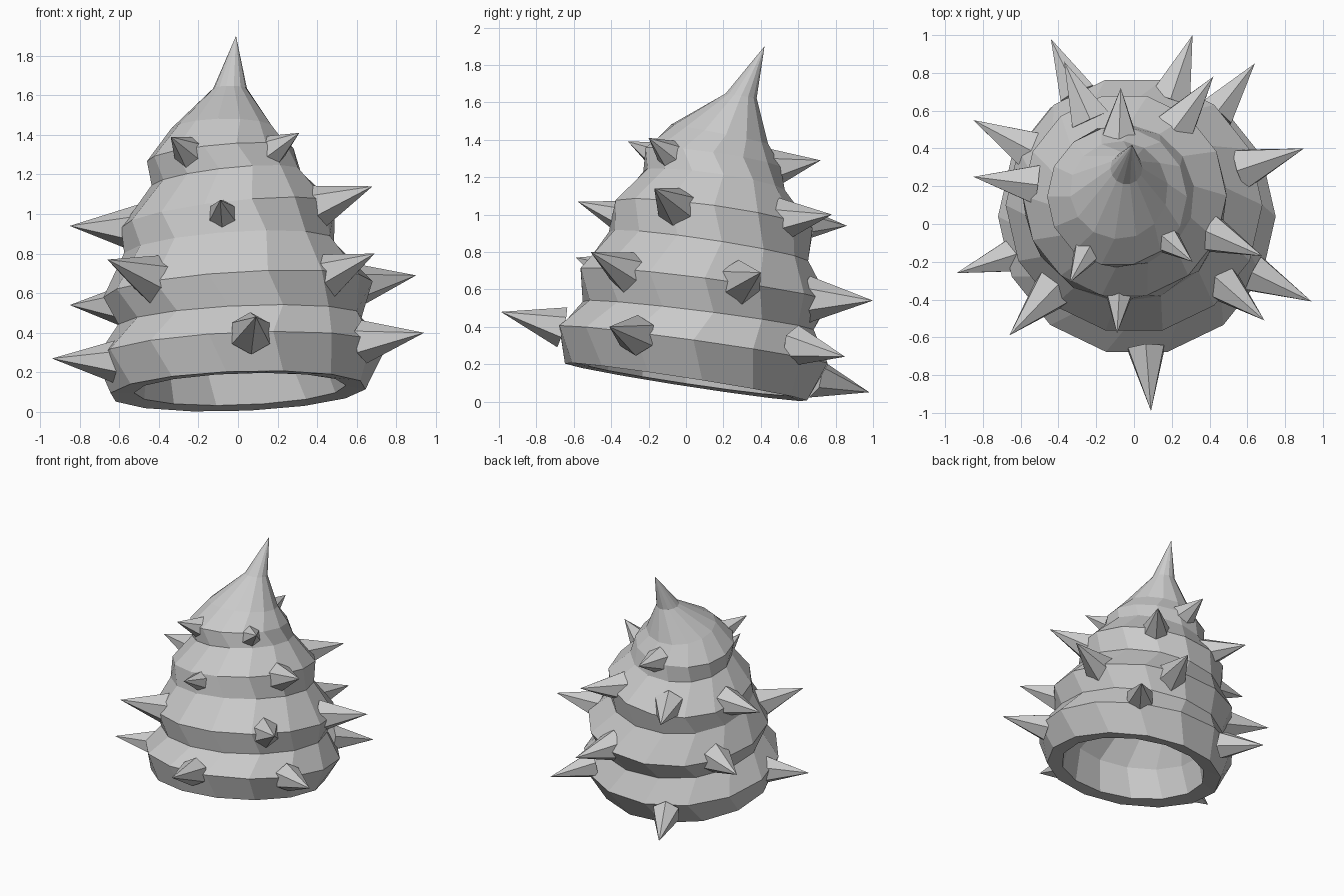
import bpy, bmesh
from math import sin, cos, pi
from mathutils import Vector

N = 14


def make_object(name, bm):
    bmesh.ops.recalc_face_normals(bm, faces=bm.faces)
    me = bpy.data.meshes.new(name)
    bm.to_mesh(me)
    bm.free()
    ob = bpy.data.objects.new(name, me)
    bpy.context.collection.objects.link(ob)
    return ob


def tilted_ring(bm, cx, cy, cz, r, tx, ty, phase=0.0):
    verts = []
    for i in range(N):
        a = 2 * pi * (i + phase) / N
        x, y = r * cos(a), r * sin(a)
        verts.append(bm.verts.new((cx + x, cy + y, cz + tx * x + ty * y)))
    return verts


def bridge(bm, a, b):
    for i in range(N):
        j = (i + 1) % N
        bm.faces.new((a[i], a[j], b[j], b[i]))


# Shell: stacked tilted rings (centre x, y, z, radius, tilt x, tilt y)
# starting inside the hollow, round the rim, then up the four tiers
rings = [
    (-0.02, 0.10, 0.58, 0.36, 0.05, -0.14),
    (0.00, 0.04, 0.34, 0.49, 0.04, -0.14),
    (0.01, 0.00, 0.115, 0.535, 0.035, -0.15),
    (0.00, 0.00, 0.105, 0.65, 0.035, -0.155),
    (0.015, 0.04, 0.30, 0.735, 0.04, -0.14),
    (0.01, 0.065, 0.46, 0.62, 0.045, -0.125),
    (0.00, 0.10, 0.62, 0.68, 0.06, -0.13),
    (-0.045, 0.12, 0.83, 0.535, 0.07, -0.15),
    (-0.05, 0.15, 0.99, 0.54, 0.11, -0.14),
    (-0.06, 0.15, 1.18, 0.38, 0.11, -0.14),
    (-0.09, 0.145, 1.30, 0.37, 0.09, -0.14),
    (-0.08, 0.18, 1.43, 0.26, 0.02, -0.20),
    (-0.04, 0.295, 1.635, 0.085, 0.0, -0.15),
]
bm = bmesh.new()
prev = None
for k, ring in enumerate(rings):
    cur = tilted_ring(bm, *ring, phase=0.3 * (k % 2))
    if prev:
        bridge(bm, prev, cur)
    else:
        bm.faces.new(cur)
    prev = cur
tip = bm.verts.new((-0.01, 0.42, 1.90))
for i in range(N):
    bm.faces.new((prev[i], prev[(i + 1) % N], tip))
make_object("spiral_shell", bm)

# Spikes: per tier (centre x, y, tilt x, tilt y, upward lean, length, radius, tips)
tiers = [
    (0.01, 0.04, 0.03, -0.25, 0.0, 0.34, 0.11,
     [(0.94, -0.41, 0.40), (0.09, -0.99, 0.48), (-0.94, -0.26, 0.27),
      (-0.44, 0.98, 0.05), (0.64, 0.85, 0.24)]),
    (0.0, 0.10, 0.06, -0.22, 0.17, 0.36, 0.125,
     [(0.90, 0.40, 0.69), (0.69, -0.51, 0.80), (-0.66, -0.59, 0.77),
      (-0.85, 0.55, 0.54), (0.31, 1.00, 0.54)]),
    (-0.05, 0.15, 0.11, -0.18, 0.17, 0.34, 0.12,
     [(0.68, -0.17, 1.14), (-0.09, -0.58, 1.07), (-0.85, 0.25, 0.94),
      (-0.37, 0.86, 0.94), (0.42, 0.78, 1.00)]),
    (-0.09, 0.14, 0.09, -0.16, 0.32, 0.26, 0.105,
     [(0.31, -0.20, 1.41), (-0.34, -0.31, 1.39), (-0.07, 0.72, 1.29)]),
]
for t, (cx, cy, tx, ty, lean, length, rad, tips) in enumerate(tiers):
    for s, p in enumerate(tips):
        u = Vector((p[0] - cx, p[1] - cy, 0)).normalized()
        d = Vector((u.x, u.y, tx * u.x + ty * u.y + lean)).normalized()
        bm = bmesh.new()
        bmesh.ops.create_cone(bm, cap_ends=True, segments=6, radius1=rad,
                              radius2=0, depth=length)
        bmesh.ops.remove_doubles(bm, verts=bm.verts, dist=1e-4)
        ob = make_object(f"spike_{t + 1}_{s + 1}", bm)
        ob.rotation_euler = d.to_track_quat('Z', 'Y').to_euler()
        ob.location = Vector(p) - d * length / 2
